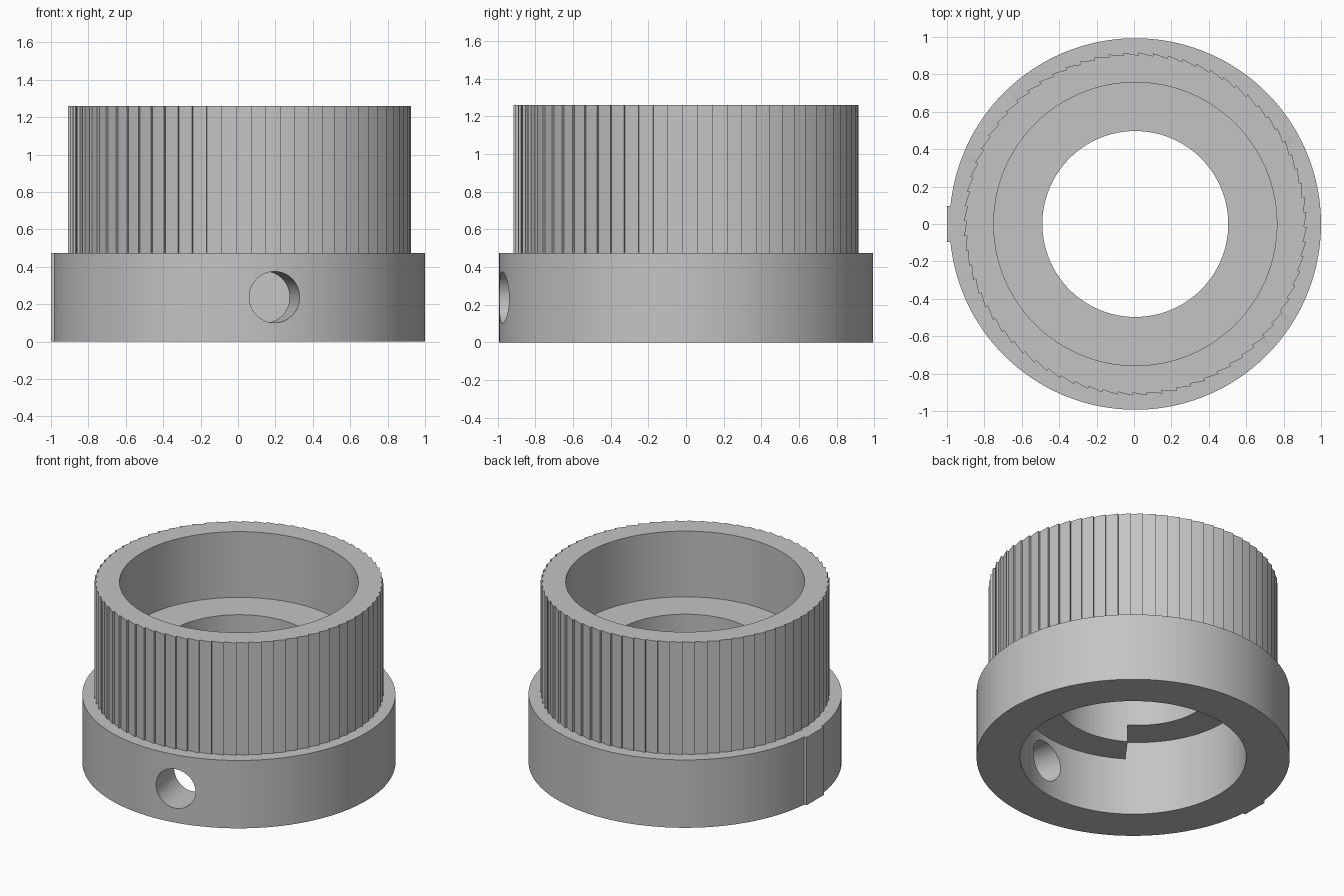
import bpy, bmesh, math
from mathutils import Matrix

if "Cube" in bpy.data.objects:
    bpy.data.objects.remove(bpy.data.objects["Cube"])

CX = 0.007            # axis of the collar
R_BASE = 0.993        # base flange radius
H_BASE, H_TOP = 0.475, 1.26
TEETH, SUB = 72, 2
STEP = math.radians(234)          # where the inner ramp jumps
HOLE = math.radians(281)          # direction of the side hole

grey = bpy.data.materials.new("plain_grey")
grey.diffuse_color = (0.55, 0.55, 0.55, 1)
grey.use_nodes = True
grey.node_tree.nodes["Principled BSDF"].inputs["Base Color"].default_value = grey.diffuse_color


def make_object(name, bm):
    bmesh.ops.recalc_face_normals(bm, faces=bm.faces)
    me = bpy.data.meshes.new(name)
    bm.to_mesh(me)
    bm.free()
    me.materials.append(grey)
    ob = bpy.data.objects.new(name, me)
    bpy.context.collection.objects.link(ob)
    return ob


def section(tooth, ramp):
    # closed cross-section: flange, grip, counterbore, bore, ramp, lower bore
    return [(R_BASE, 0), (R_BASE, H_BASE), (tooth, H_BASE), (tooth, H_TOP),
            (0.757, H_TOP), (0.757, 0.80), (0.497, 0.80), (0.497, ramp),
            (0.717, ramp), (0.717, 0)]


# Collar body: section swept around the axis with saw teeth and a spiral ramp
bm = bmesh.new()
rings = []
for t in range(TEETH):
    for s in range(SUB + 1):
        turn = (t + s / SUB) / TEETH
        a = STEP + turn * math.tau
        ramp = 0.403 + 0.123 * (1 - 0) * (1 - turn)
        prof = section(0.902 + 0.015 * s / SUB, ramp)
        rings.append([bm.verts.new((CX + r * math.cos(a), r * math.sin(a), z))
                      for r, z in prof])
# the ramp is highest on the side the step is met when turning clockwise
for v_ring, i in zip(rings, range(len(rings))):
    t, s = divmod(i, SUB + 1)
    z = 0.403 + 0.123 * (t + s / SUB) / TEETH
    v_ring[7].co.z = v_ring[8].co.z = z
for i, ring in enumerate(rings):
    nxt = rings[(i + 1) % len(rings)]
    for j in range(len(ring)):
        k = (j + 1) % len(ring)
        bm.faces.new((ring[j], nxt[j], nxt[k], ring[k]))
bmesh.ops.remove_doubles(bm, verts=bm.verts, dist=1e-5)
body = make_object("knurled_collar", bm)

# Radial side hole through the flange
bm = bmesh.new()
place = (Matrix.Translation((CX + 0.86 * math.cos(HOLE), 0.86 * math.sin(HOLE), 0.238))
         @ Matrix.Rotation(HOLE, 4, 'Z') @ Matrix.Rotation(math.pi / 2, 4, 'Y'))
bmesh.ops.create_cone(bm, cap_ends=True, segments=48, radius1=0.137,
                      radius2=0.137, depth=0.5, matrix=place)
cutter = make_object("hole_cutter", bm)
cutter.hide_render = True
mod = body.modifiers.new("side_hole", 'BOOLEAN')
mod.operation = 'DIFFERENCE'
mod.solver = 'EXACT'
mod.object = cutter
bpy.context.view_layer.objects.active = body
body.select_set(True)
bpy.ops.object.modifier_apply(modifier=mod.name)
bpy.data.objects.remove(cutter)
bpy.ops.object.shade_smooth_by_angle(angle=math.radians(30))

# Flat marker pad on the left of the flange
bm = bmesh.new()
bmesh.ops.create_cube(bm, size=1, matrix=Matrix.Translation((-0.985, 0, H_BASE / 2))
                      @ Matrix.Diagonal((0.03, 0.19, H_BASE, 1)))
make_object("flat_pad", bm)
